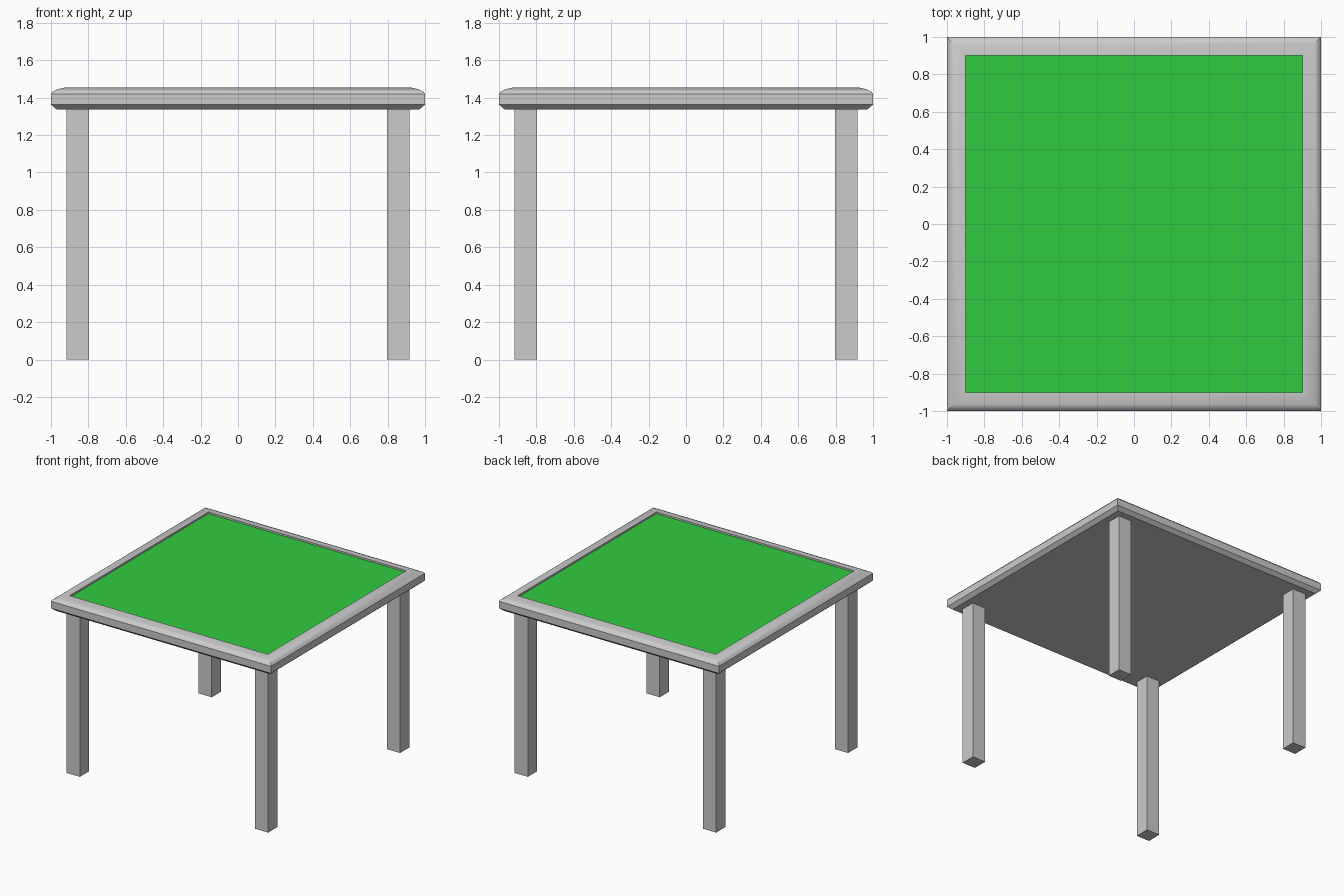
import bpy, bmesh, math

if "Cube" in bpy.data.objects:
    bpy.data.objects.remove(bpy.data.objects["Cube"])


def finish(bm, name):
    bmesh.ops.recalc_face_normals(bm, faces=bm.faces[:])
    mesh = bpy.data.meshes.new(name)
    bm.to_mesh(mesh)
    bm.free()
    obj = bpy.data.objects.new(name, mesh)
    bpy.context.collection.objects.link(obj)
    return obj


def square_ring(bm, half, z):
    return [bm.verts.new((sx * half, sy * half, z))
            for sx, sy in ((-1, -1), (1, -1), (1, 1), (-1, 1))]


# Table top: mitred edge profile (half width, height) with a recessed floor
PROFILE = [(0.97, 1.337), (1.0, 1.363), (1.0, 1.42), (0.99, 1.433),
           (0.965, 1.445), (0.92, 1.455), (0.90, 1.455), (0.90, 1.438)]
bm = bmesh.new()
rings = [square_ring(bm, h, z) for h, z in PROFILE]
bm.faces.new(rings[0])
bm.faces.new(rings[-1])
for a, b in zip(rings, rings[1:]):
    for i in range(4):
        j = (i + 1) % 4
        bm.faces.new((a[i], a[j], b[j], b[i]))
top = finish(bm, "table_top")
bpy.context.view_layer.objects.active = top
top.select_set(True)
bpy.ops.object.shade_smooth_by_angle(angle=math.radians(35))
top.select_set(False)

# Green playing surface set into the rim
bm = bmesh.new()
bm.faces.new(square_ring(bm, 0.90, 1.441))
felt = finish(bm, "green_surface")
green = bpy.data.materials.new("green")
green.diffuse_color = (0.03, 0.6, 0.05, 1.0)
green.use_nodes = True
green.node_tree.nodes["Principled BSDF"].inputs["Base Color"].default_value = green.diffuse_color
felt.data.materials.append(green)

# Four square legs
LEG, OFFSET, HEIGHT = 0.12, 0.856, 1.34
for side_y, y in (("front", -OFFSET), ("back", OFFSET)):
    for side_x, x in (("left", -OFFSET), ("right", OFFSET)):
        bm = bmesh.new()
        bmesh.ops.create_cube(bm, size=1)
        bmesh.ops.scale(bm, vec=(LEG, LEG, HEIGHT), verts=bm.verts)
        bmesh.ops.translate(bm, vec=(0, 0, HEIGHT / 2), verts=bm.verts)
        leg = finish(bm, f"{side_y}_{side_x}_leg")
        leg.location = (x, y, 0)
